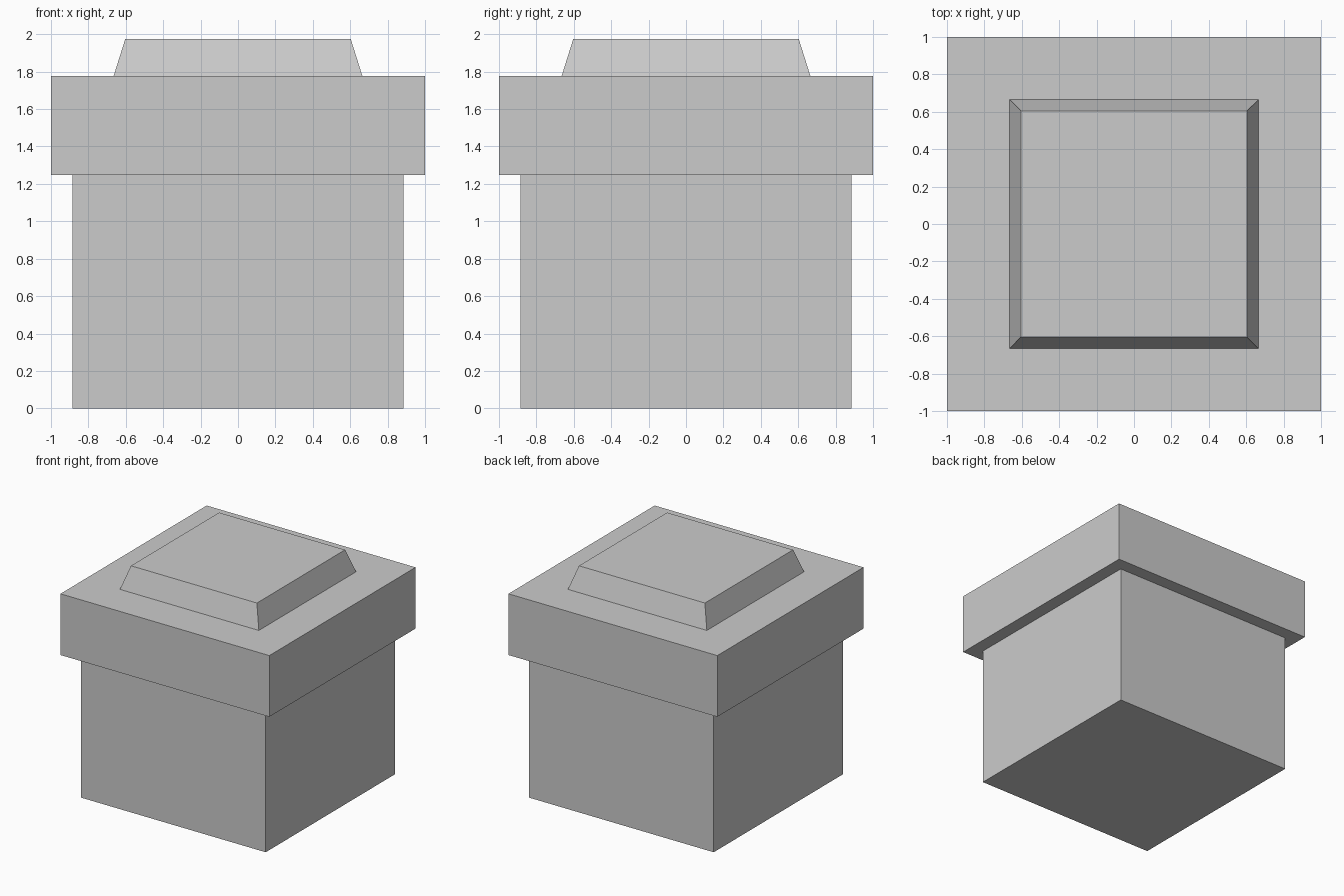
import bpy
import bmesh

if "Cube" in bpy.data.objects:
    bpy.data.objects.remove(bpy.data.objects["Cube"])


def square_block(name, z0, z1, half_bottom, half_top):
    """Square block from z0 to z1, tapering from half_bottom to half_top."""
    bm = bmesh.new()
    bmesh.ops.create_cube(bm, size=2)
    for v in bm.verts:
        top = v.co.z > 0
        half = half_top if top else half_bottom
        v.co = (v.co.x * half, v.co.y * half, z1 if top else z0)
    mesh = bpy.data.meshes.new(name)
    bm.to_mesh(mesh)
    bm.free()
    obj = bpy.data.objects.new(name, mesh)
    bpy.context.collection.objects.link(obj)
    return obj


# Main box
square_block("body", 0, 1.247, 0.885, 0.885)
# Overhanging lid
square_block("lid", 1.247, 1.777, 1, 1)
# Tapered raised panel on the lid
square_block("top_panel", 1.777, 1.974, 0.665, 0.603)
